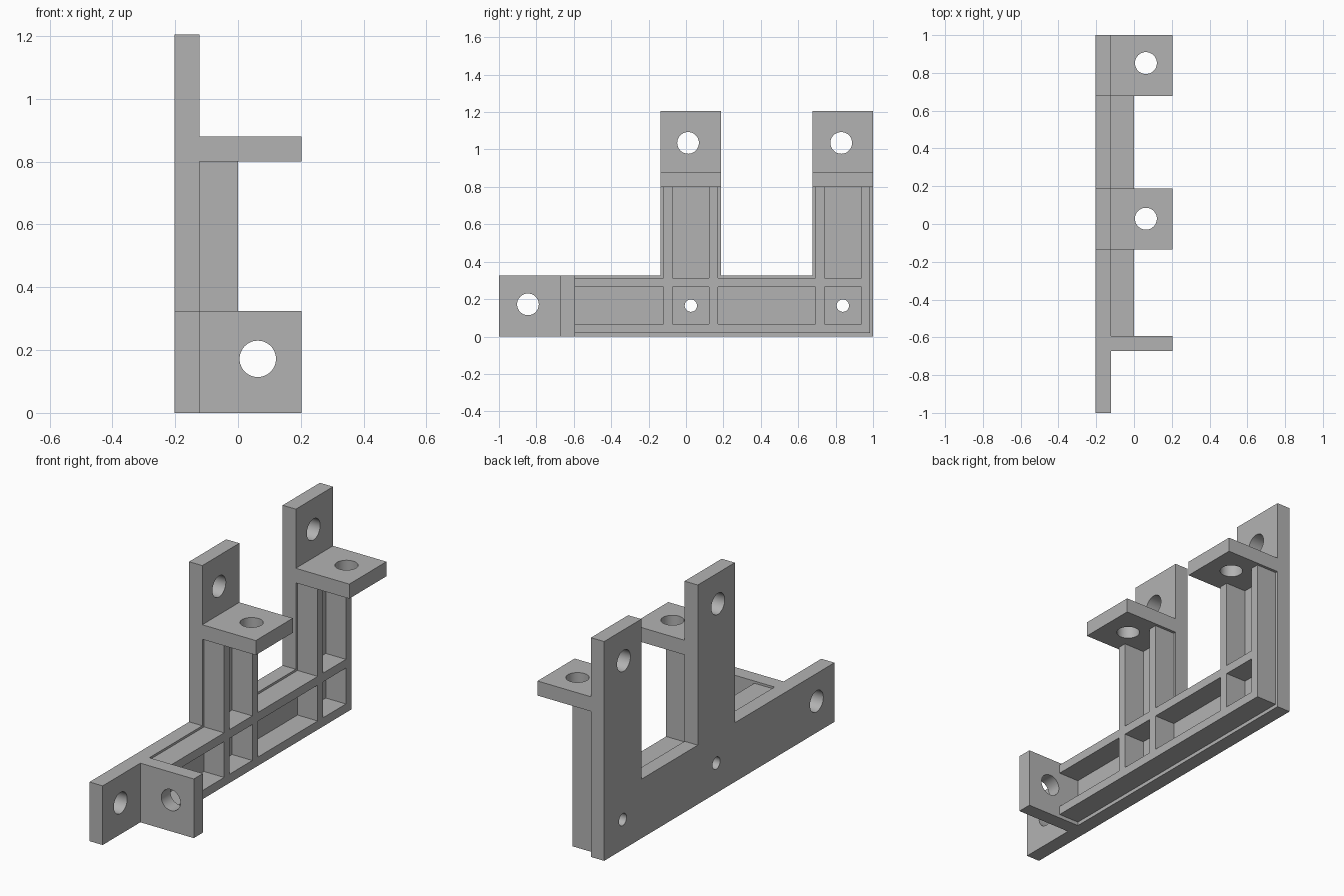
import bpy
import bmesh
from mathutils import Vector

cube = bpy.data.objects.get("Cube")
if cube:
    bpy.data.objects.remove(cube, do_unlink=True)

# Single flat material
grey = bpy.data.materials.new("plain grey")
grey.use_nodes = True
colour = (0.45, 0.45, 0.45, 1)
grey.diffuse_color = colour
grey.node_tree.nodes["Principled BSDF"].inputs["Base Color"].default_value = colour

# Shared dimensions
BACK, PLATE, RIB, TIP = -0.2025, -0.1225, 0.0, 0.2025
BASE_TOP, SHELF_LOW, SHELF_TOP, POST_TOP = 0.325, 0.80, 0.88, 1.205
POSTS = [(-0.135, 0.187), (0.677, 1.0)]
TAB = (-0.673, -0.594)
EDGE, WALL = 0.015, 0.048
HOLE, PIN = 0.058, 0.033


def add_object(name, bm):
    bmesh.ops.recalc_face_normals(bm, faces=bm.faces)
    mesh = bpy.data.meshes.new(name)
    bm.to_mesh(mesh)
    bm.free()
    obj = bpy.data.objects.new(name, mesh)
    bpy.context.collection.objects.link(obj)
    mesh.materials.append(grey)
    return obj


def box(name, xs, ys, zs):
    bm = bmesh.new()
    bmesh.ops.create_cube(bm, size=1)
    for v in bm.verts:
        v.co = [r[0] if c < 0 else r[1] for c, r in zip(v.co, (xs, ys, zs))]
    return add_object(name, bm)


def extrude_yz(name, profile, x0, x1):
    bm = bmesh.new()
    face = bm.faces.new([bm.verts.new((x0, y, z)) for y, z in profile])
    result = bmesh.ops.extrude_face_region(bm, geom=[face])
    verts = [g for g in result["geom"] if isinstance(g, bmesh.types.BMVert)]
    bmesh.ops.translate(bm, vec=(x1 - x0, 0, 0), verts=verts)
    return add_object(name, bm)


def combine(obj, tool, operation):
    mod = obj.modifiers.new("combine", "BOOLEAN")
    mod.object, mod.operation, mod.solver = tool, operation, "EXACT"
    bpy.context.view_layer.objects.active = obj
    bpy.ops.object.modifier_apply(modifier=mod.name)
    bpy.data.objects.remove(tool, do_unlink=True)


def drill(obj, centre, axis, radius):
    bm = bmesh.new()
    bmesh.ops.create_cone(bm, cap_ends=True, segments=48, radius1=radius,
                          radius2=radius, depth=0.3)
    turn = Vector((0, 0, 1)).rotation_difference(Vector(axis)).to_matrix()
    bmesh.ops.rotate(bm, verts=bm.verts, matrix=turn)
    bmesh.ops.translate(bm, verts=bm.verts, vec=centre)
    cutter = add_object("hole_cutter", bm)
    cutter.hide_render = True
    combine(obj, cutter, "DIFFERENCE")


# Back plate: base bar with two upright posts
profile = [(-1, 0), (1, 0)]
for low, high in reversed(POSTS):
    profile += [(high, BASE_TOP), (high, POST_TOP), (low, POST_TOP), (low, BASE_TOP)]
profile.remove((1.0, BASE_TOP))
profile.append((-1, BASE_TOP))
plate = extrude_yz("back_plate", profile, BACK, PLATE)
x_mid = (BACK + PLATE) / 2
drill(plate, (x_mid, -0.845, 0.172), (1, 0, 0), HOLE)
for y in (0.011, 0.83):
    drill(plate, (x_mid, y, 1.035), (1, 0, 0), HOLE)
for low, high in POSTS:
    drill(plate, (x_mid, (low + high) / 2, 0.165), (1, 0, 0), PIN)

# Stiffening frame: two long rails joined with a pair of ribs on each post
xs = (PLATE, RIB)
frame = box("rib_frame", xs, (TAB[1], 1 - EDGE), (0.02, 0.02 + WALL))
rails = [box("rail", xs, (TAB[1], 1 - EDGE), (0.265, 0.265 + WALL))]
for low, high in POSTS:
    for start in (low + EDGE, high - EDGE - WALL):
        rails.append(box("rib", xs, (start, start + WALL), (0.02, SHELF_LOW)))
for part in rails:
    combine(frame, part, "UNION")

# Mounting tabs standing out from the plate
front_tab = box("front_tab", (PLATE, TIP), TAB, (0, BASE_TOP))
drill(front_tab, (0.063, sum(TAB) / 2, 0.172), (0, 1, 0), HOLE)
shelves = []
for name, span, y in zip(("middle_shelf", "rear_shelf"), POSTS, (0.028, 0.852)):
    shelf = box(name, (PLATE, TIP), span, (SHELF_LOW, SHELF_TOP))
    drill(shelf, (0.063, y, (SHELF_LOW + SHELF_TOP) / 2), (0, 0, 1), HOLE)
    shelves.append(shelf)

# Smooth hole walls, crisp edges
bpy.ops.object.select_all(action="DESELECT")
for obj in [plate, frame, front_tab] + shelves:
    obj.select_set(True)
bpy.context.view_layer.objects.active = plate
bpy.ops.object.shade_smooth_by_angle()
